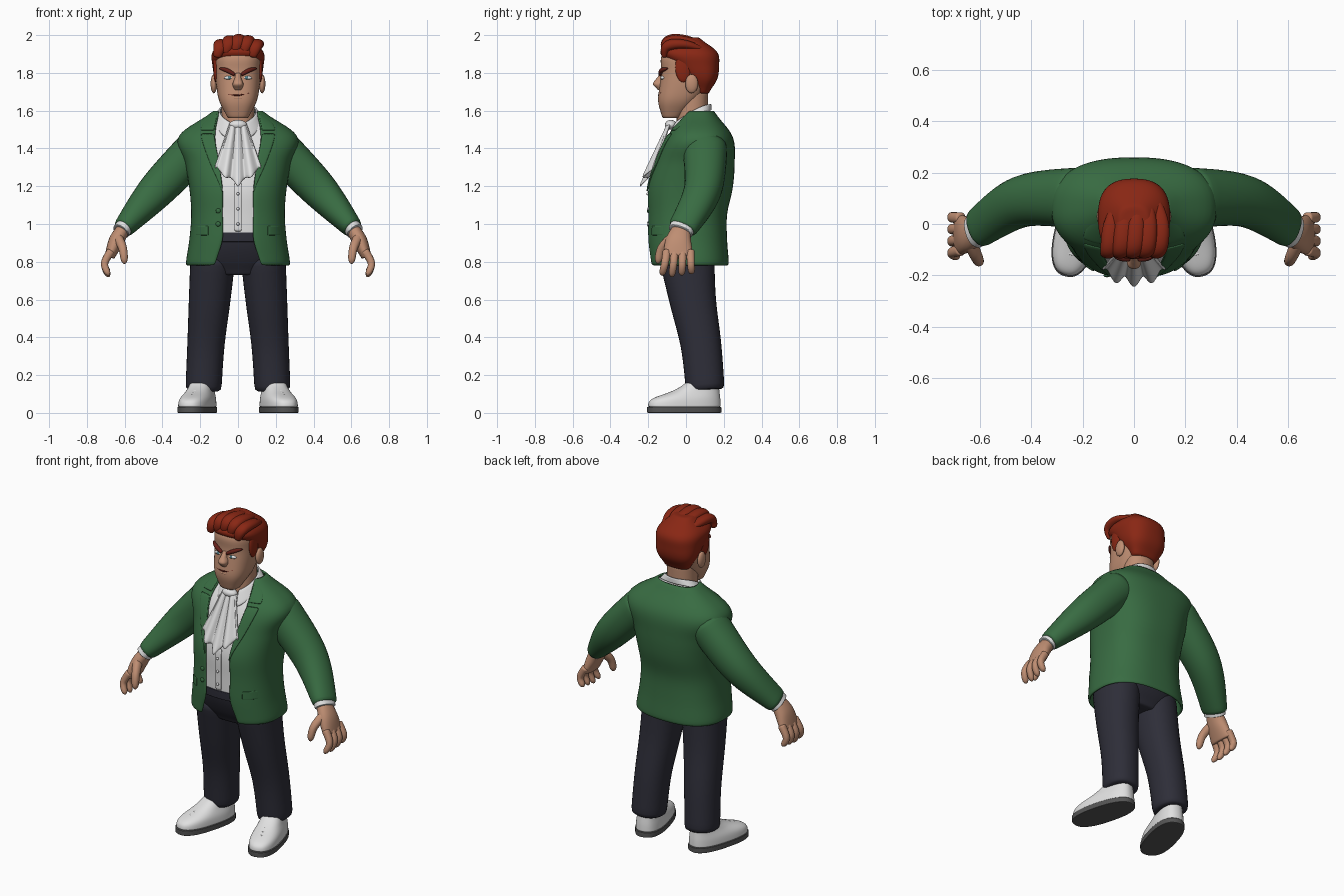
import bpy, bmesh, math
from mathutils import Vector, Matrix

if "Cube" in bpy.data.objects:
    bpy.data.objects.remove(bpy.data.objects["Cube"], do_unlink=True)

X, Y, Z = Matrix.Identity(3)


def material(name, red_part, green_part, blue_part):
    mat = bpy.data.materials.new(name)
    mat.use_nodes = True
    colour = (red_part, green_part, blue_part, 1)
    mat.diffuse_color = colour
    mat.node_tree.nodes["Principled BSDF"].inputs["Base Color"].default_value = colour
    return mat


green = material("jacket green", .04, .15, .055)
navy = material("trouser navy", .027, .027, .04)
white = material("cloth white", .75, .75, .75)
skin = material("skin", .52, .27, .17)
red = material("hair red", .25, .02, .007)
brown = material("brow and mouth brown", .13, .015, .01)
grey = material("sole grey", .09, .09, .09)
teal = material("iris teal", .1, .25, .3)


def finish(bm, name, mat, mirror=False, thickness=0, subdivide=True):
    bmesh.ops.recalc_face_normals(bm, faces=bm.faces)
    for face in bm.faces:
        face.smooth = True
    mesh = bpy.data.meshes.new(name)
    bm.to_mesh(mesh)
    bm.free()
    mesh.materials.append(mat)
    ob = bpy.data.objects.new(name, mesh)
    bpy.context.collection.objects.link(ob)
    if thickness:
        solid = ob.modifiers.new("Thickness", 'SOLIDIFY')
        solid.thickness, solid.offset = thickness, 0
    if subdivide:
        smooth = ob.modifiers.new("Smooth", 'SUBSURF')
        smooth.levels = smooth.render_levels = 1
    if mirror:
        ob.modifiers.new("Mirror", 'MIRROR').use_mirror_merge = False


def profile(values, f):
    """Smooth curve through evenly spaced values, read at fraction f."""
    last = len(values) - 1
    f = min(max(f, 0), 1) * last
    i = min(int(f), last - 1)
    t = f - i
    a, b, c, d = [values[min(max(i + k, 0), last)] for k in (-1, 0, 1, 2)]
    return b + ((c - a) * t + (a * 2 - b * 5 + c * 4 - d) * t ** 2
                + (b * 3 - a - c * 3 + d) * t ** 3) * .5


def signed_power(value, exponent):
    return math.copysign(abs(value) ** exponent, value)


def ring(centre, across, deep, power, count):
    grow = 6 / (4 + 2 * math.cos(math.tau / count))  # offsets subdivision shrinkage
    points = []
    for j in range(count):
        angle = math.tau * j / count
        points.append(centre + across * grow * signed_power(math.cos(angle), 2 / power)
                      + deep * grow * signed_power(math.sin(angle), 2 / power))
    return points


def loft(name, rings, mat, mirror, matrix):
    bm = bmesh.new()
    loops = [[bm.verts.new(p) for p in points] for points in rings]
    for low, high in zip(loops, loops[1:]):
        for j in range(len(low)):
            bm.faces.new((low[j - 1], low[j], high[j], high[j - 1]))
    bm.faces.new(loops[0])
    bm.faces.new(loops[-1])
    bm.transform(matrix)
    finish(bm, name, mat, mirror)


def limb(name, path, mat, across, deep, mirror=True, rounded=False, ref=Y, matrix=Matrix()):
    """Tube along a smooth path; deep is the radius along ref."""
    path = [Vector(p) for p in path]
    rings, steps = [], 10
    for i in range(steps + 2):
        f = min(i / steps, 1)
        tangent = (profile(path, f + .05) - profile(path, f - .05)).normalized()
        b = (ref - tangent * ref.dot(tangent)).normalized()
        size = .75 if i > steps else 1
        if rounded:
            size *= math.sqrt(1.1 - max(0, f * 4 - 3) ** 2)
        rings.append(ring(profile(path, f), b.cross(tangent) * profile(across, f) * size,
                          b * profile(deep, f) * size, 2.2, 16))
    loft(name, rings, mat, mirror, matrix)


def shape(bottom, top, width, front, back):
    return dict(bottom=bottom, top=top, width=width, front=front, back=back)


def section(form, z):
    """Half width, middle y and half depth of a form at height z."""
    f = (z - form["bottom"]) / (form["top"] - form["bottom"])
    width, front, back = [profile(form[key], f) for key in ("width", "front", "back")]
    return width, (front + back) / 2, (back - front) / 2


def stack(name, form, mat, inset=0, low=None, high=None, mirror=False, matrix=Matrix()):
    """Closed body of level rings, or a slice of it between low and high."""
    low, high = low or form["bottom"], high or form["top"]
    rings, steps = [], 14
    for i in range(-1, steps + 2):
        z = low + (high - low) * min(max(i / steps, 0), 1)
        width, middle, depth = section(form, z)
        size = 1 if 0 <= i <= steps else .8
        rings.append(ring(Vector((0, middle, z)), X * (width - inset) * size,
                          Y * (depth - inset) * size, BOXY, 32))
    loft(name, rings, mat, mirror, matrix)


def sheet(name, grid, mat, thickness, mirror=False):
    bm = bmesh.new()
    rows = [[bm.verts.new(p) for p in row] for row in grid]
    for low, high in zip(rows, rows[1:]):
        for j in range(len(low) - 1):
            bm.faces.new((low[j], low[j + 1], high[j + 1], high[j]))
    finish(bm, name, mat, mirror, thickness)


def ball(name, place, size, mat, mirror=False):
    bm = bmesh.new()
    bmesh.ops.create_uvsphere(bm, u_segments=20, v_segments=12, radius=1)
    bm.transform(Matrix.Translation(place) @ Matrix.Diagonal((*size, 1)))
    finish(bm, name, mat, mirror, subdivide=False)


# Jacket body: an open wrap from one front edge round the back to the other
BOXY = 2.5
torso = shape(.78, 1.6, width=(.27, .25, .24, .25, .275, .31, .12),
              front=(-.19, -.2, -.2, -.2, -.16, -.1, 0),
              back=(.22, .21, .21, .24, .25, .24, .14))
opening = (.12, .08, .08, .08, .1, .12, .1)


def front_y(x, z):
    width, middle, depth = section(torso, z)
    return middle - depth * max(0, 1 - abs(x / width) ** BOXY) ** (1 / BOXY)


wrap, rows, columns = [], 24, 44
for i in range(rows + 1):
    z = torso["bottom"] + (torso["top"] - torso["bottom"]) * i / rows
    width, middle, depth = section(torso, z)
    start = math.asin((profile(opening, i / rows) / width) ** (BOXY / 2))
    angles = [start + (math.tau - 2 * start) * j / columns for j in range(columns + 1)]
    wrap.append([(width * signed_power(math.sin(a), 2 / BOXY),
                  middle - depth * signed_power(math.cos(a), 2 / BOXY), z) for a in angles])
sheet("jacket_body", wrap, green, .016)


def plate(name, low, high, inside, outside, mirror=True, mat=green, lift=.01):
    """Cloth plate following the torso front between two edge curves."""
    grid = []
    for i in range(9):
        f = i / 8
        z = low + (high - low) * f
        a, b = profile(inside, f), profile(outside, f)
        edge = [a + (b - a) * j / 4 for j in range(5)]
        grid.append([(x, front_y(x, z) - lift, z) for x in edge])
    sheet(name, grid, mat, .008, mirror)


plate("lapel", 1.17, 1.48, inside=(.08, .1, .125), outside=(.085, .15, .2))
plate("jacket_collar", 1.495, 1.585, inside=(.125, .11), outside=(.2, .18, .13))
plate("pocket_flap", .94, .99, inside=(.155, .155), outside=(.235, .235))
for z in (1, 1.07):
    ball("jacket_button", (-.105, front_y(.105, z) - .01, z), (.013, .007, .013), green)

# Sleeves and cuffs
limb("sleeve", [(.2, .1, 1.42), (.43, .09, 1.18), (.61, -.02, .975)], green,
     across=(.11, .098, .054), deep=(.12, .1, .077))
limb("shirt_cuff", [(.59, -.01, 1), (.62, -.03, .96)], white,
     across=(.047, .047), deep=(.067, .067))

# Shirt, its collar and the pleated cravat
stack("shirt", torso, white, inset=.016, low=.9, high=1.59)
plate("shirt_placket", .96, 1.22, (-.02, -.02), (.02, .02), mirror=False, mat=white, lift=-.01)
for z in (1, 1.08, 1.16):
    ball("shirt_button", (0, front_y(0, z), z), (.008, .007, .008), white)

grid = []
for i in range(5):
    t, row = i / 4, []
    for j in range(33):
        angle = .42 + (math.tau - .84) * j / 32
        frontness = (1 + math.cos(angle)) / 2
        row.append(((.095 + .035 * t) * math.sin(angle),
                    .035 - (.095 + .055 * t * frontness) * math.cos(angle),
                    1.635 - .1 * frontness ** 1.5 - t * (.035 + .06 * frontness ** 2)))
    grid.append(row)
sheet("shirt_collar", grid, white, .01)

grid = []
for i in range(10):
    v, row = i / 9, []
    for j in range(33):
        u = j / 16 - 1
        fold = math.cos(u * 11)
        row.append((u * (.045 + .08 * v),
                    -.09 - .135 * v + .045 * v * u * u - .015 * (.3 + v) * fold,
                    1.53 - v * (.325 - .09 * abs(u) + .01 * fold)))
    grid.append(row)
sheet("cravat", grid, white, .012)
ball("cravat_knot", (0, -.08, 1.525), (.048, .032, .026), white)

# Hands
limb("palm", [(.6, -.02, .985), (.645, -.04, .91), (.68, -.042, .825)], skin,
     across=(.034, .04, .026), deep=(.045, .068, .08))
for i, name in enumerate(("index", "middle", "ring", "little")):
    y = -.112 + .046 * i
    tip = .72 + .008 * abs(i - 1)
    limb(name + "_finger", [(.67, y * .9, .86), (.707, y, .79), (.683, y * 1.15, tip)], skin,
         across=(.021, .016), deep=(.021, .017), rounded=True)
limb("thumb", [(.637, -.07, .93), (.61, -.13, .87), (.6, -.15, .79)], skin,
     across=(.025, .018), deep=(.026, .018), rounded=True)

# Trousers
seat = shape(.73, .95, width=(.15, .22, .235, .235), front=(-.1, -.14, -.17, -.185),
             back=(.11, .15, .18, .19))
stack("trouser_seat", seat, navy)
stack("waistband", torso, navy, inset=.011, low=.905, high=.957)
limb("trouser_leg", [(.13, 0, .86), (.15, .035, .6), (.17, .08, .36), (.183, .102, .12)], navy,
     across=(.12, .11, .098, .095), deep=(.15, .123, .107, .102))

# Shoes, built straight and then turned outwards
turn = Matrix.Translation((.213, 0, 0)) @ Matrix.Rotation(math.radians(15), 4, 'Z')
sole = shape(0, .032, width=(.087, .087), front=(-.21, -.21), back=(.19, .19))
upper = shape(.03, .16, width=(.084, .08, .066, .058), front=(-.206, -.185, -.07, 0),
              back=(.187, .185, .18, .175))
stack("shoe_sole", sole, grey, mirror=True, matrix=turn)
stack("shoe_upper", upper, white, mirror=True, matrix=turn)
for i in range(4):
    y, z = -.12 + .03 * i, .095 + .011 * i
    limb("shoe_lace", [(-.038, y + .01, z - .01), (0, y, z), (.038, y + .01, z - .01)], white,
         across=(.005, .005), deep=(.006, .006), matrix=turn)

# Neck, head and ears
limb("neck", [(0, .03, 1.47), (0, .035, 1.7)], skin, (.085, .088), (.08, .083), mirror=False)
head = shape(1.56, 1.98, width=(.055, .098, .114, .12, .12, .06),
             front=(-.125, -.148, -.14, -.13, -.13, -.05),
             back=(-.03, .06, .12, .15, .16, .08))
stack("head", head, skin)
ball("ear", (.128, .03, 1.742), (.017, .034, .05), skin, True)

# Face
nose = shape(1.71, 1.8, width=(.02, .029, .018, .014), front=(-.15, -.175, -.157, -.135),
             back=(-.1, -.1))
stack("nose", nose, skin)
ball("eye_white", (.048, -.122, 1.774), (.026, .012, .01), white, True)
ball("iris", (.045, -.131, 1.775), (.009, .005, .009), teal, True)
limb("eyebrow", [(.016, -.134, 1.789), (.06, -.128, 1.814), (.1, -.095, 1.824)], brown,
     across=(.008, .011, .005), deep=(.012, .012, .006), rounded=True)
limb("mouth", [(-.055, -.132, 1.686), (0, -.145, 1.681), (.058, -.13, 1.694)], brown,
     across=(.003, .004, .003), deep=(.005, .005), mirror=False)
ball("lower_lip", (0, -.138, 1.668), (.035, .011, .009), skin)

# Hair: a cap, sideburns and locks swept back from the brow
cap = shape(1.69, 1.988, width=(.08, .12, .135, .135, .06), front=(.05, 0, -.07, -.14, -.05),
            back=(.12, .165, .175, .165, .07))
stack("hair_cap", cap, red)
ball("sideburn", (.117, -.015, 1.83), (.014, .042, .08), red, True)
for i in range(5):
    x = -.095 + .047 * i
    top = 1.977 - 3 * x * x
    limb("hair_lock", [(x - .018, -.115, top - .07), (x, -.1, top - .008),
                       (x + .01, 0, top), (x * .7 + .02, .11, top - .035)], red,
         across=(.012, .028, .022, .01), deep=(.018, .034, .032, .014),
         mirror=False, rounded=True, ref=X)
